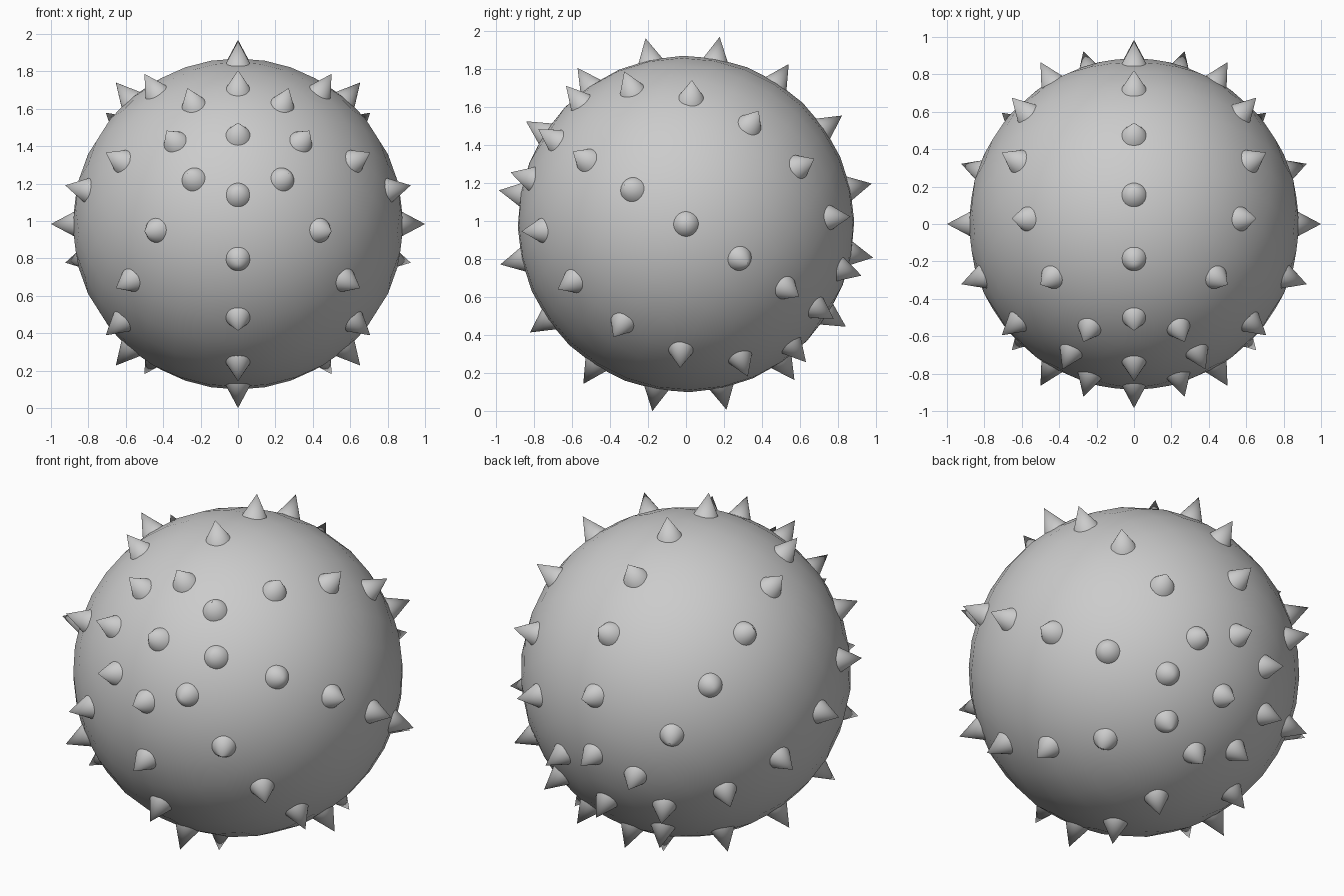
import bpy
from math import sin, cos, pi
from mathutils import Matrix, Vector

if "Cube" in bpy.data.objects:
    bpy.data.objects.remove(bpy.data.objects["Cube"])

CENTRE = Vector((0, 0, 0.984))
BODY_R, TIP_R = 0.885, 1.0
SPIKE_R, SPIKE_H = 0.074, 0.14
TILT = Matrix.Rotation(1.0, 3, 'X')          # whole pattern leans about x

# tilted pole (y, z) frame: pole axis, and the two axes across it
POLE = TILT @ Vector((0, 0, -1))
POLE = Vector((0, sin(1.0), -cos(1.0)))
SIDE = Vector((1, 0, 0))
UP = Vector((0, cos(1.0), sin(1.0)))


def orient(direction):
    return direction.to_track_quat('Z', 'Y')


# round body
bpy.ops.mesh.primitive_uv_sphere_add(segments=32, ring_count=16, radius=BODY_R, location=CENTRE)
body = bpy.context.object
body.name = "body"
body.rotation_euler = Matrix((SIDE, UP, SIDE.cross(UP))).transposed().to_euler()
bpy.ops.object.shade_smooth()

# spike directions: both poles plus seven rings of eight
directions = [POLE, -POLE]
for ring in range(1, 8):
    lat = pi * ring / 8
    for step in range(8):
        lon = pi * step / 4
        directions.append(POLE * cos(lat) + (SIDE * cos(lon) + UP * sin(lon)) * sin(lat))

# one cone mesh shared by every spike
bpy.ops.mesh.primitive_cone_add(vertices=32, radius1=SPIKE_R, radius2=0, depth=SPIKE_H)
first = bpy.context.object
bpy.ops.object.shade_smooth_by_angle(angle=pi / 6)
for i, d in enumerate(directions):
    spike = first if i == 0 else first.copy()
    spike.name = f"spike_{i + 1:02d}"
    if i:
        bpy.context.collection.objects.link(spike)
    spike.location = CENTRE + d * (TIP_R - SPIKE_H / 2)
    spike.rotation_euler = orient(d).to_euler()
